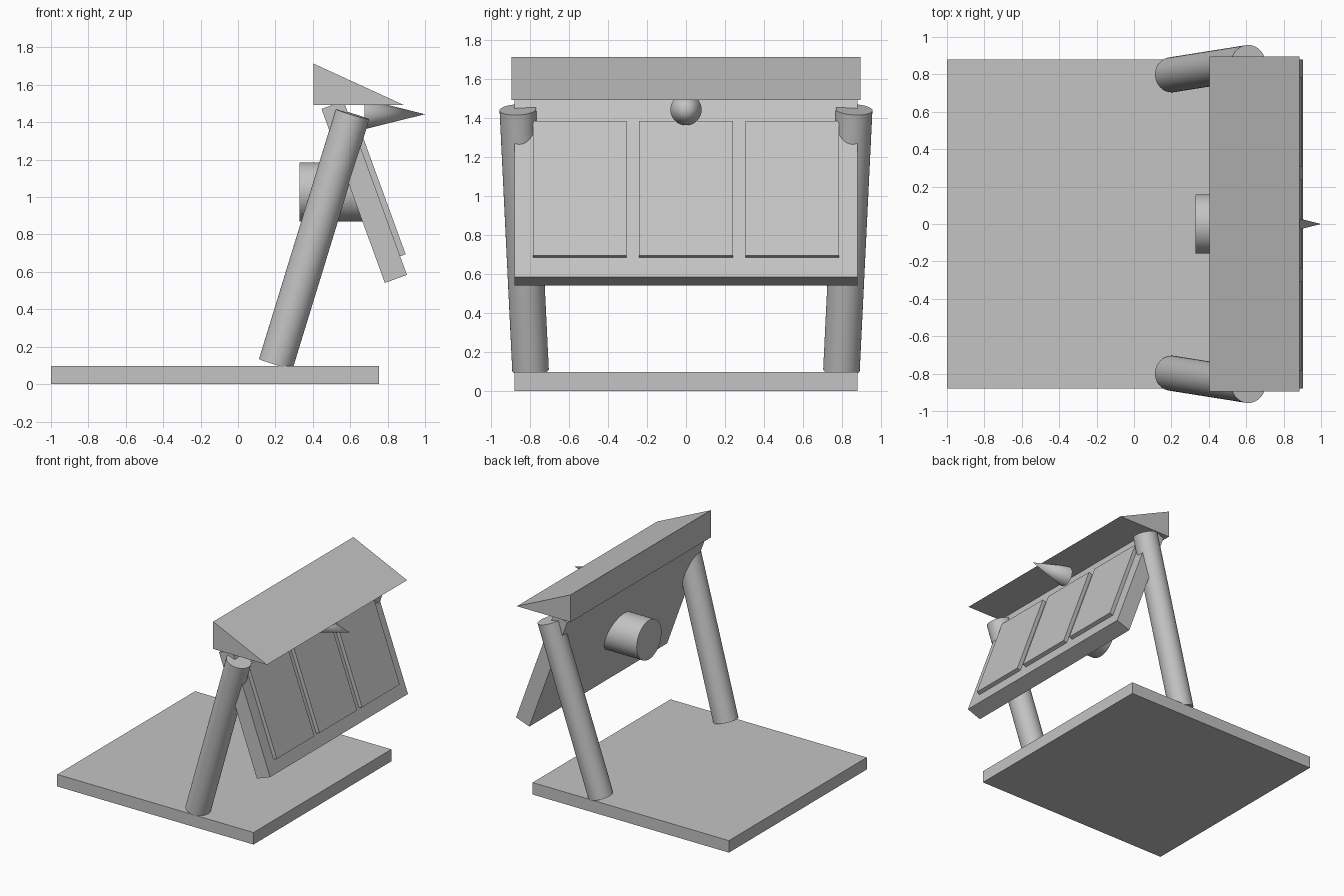
import bpy, bmesh, math
from mathutils import Vector

cube = bpy.data.objects.get("Cube")
if cube:
    bpy.data.objects.remove(cube, do_unlink=True)

grey = bpy.data.materials.new("plain grey")
grey.use_nodes = True
colour = (0.55, 0.55, 0.55, 1)
grey.diffuse_color = colour
grey.node_tree.nodes["Principled BSDF"].inputs["Base Color"].default_value = colour


def prism(name, profile, y0, y1):
    """Extrude an (x, z) profile from y0 to y1."""
    bm = bmesh.new()
    face = bm.faces.new([bm.verts.new((x, y0, z)) for x, z in profile])
    ext = bmesh.ops.extrude_face_region(bm, geom=[face])
    moved = [v for v in ext["geom"] if isinstance(v, bmesh.types.BMVert)]
    bmesh.ops.translate(bm, verts=moved, vec=(0, y1 - y0, 0))
    bmesh.ops.recalc_face_normals(bm, faces=bm.faces)
    mesh = bpy.data.meshes.new(name)
    bm.to_mesh(mesh)
    bm.free()
    mesh.materials.append(grey)
    obj = bpy.data.objects.new(name, mesh)
    bpy.context.collection.objects.link(obj)
    return obj


def rod(name, start, end, r1, r2):
    """Cylinder or cone running from start to end."""
    a, b = Vector(start), Vector(end)
    bpy.ops.mesh.primitive_cone_add(
        vertices=64, radius1=r1, radius2=r2, depth=(b - a).length,
        location=(a + b) / 2, rotation=(b - a).to_track_quat("Z", "Y").to_euler())
    obj = bpy.context.object
    obj.name = name
    obj.data.materials.append(grey)
    bpy.ops.object.shade_smooth_by_angle(angle=math.radians(35))
    return obj


# Base plate and wedge roof
prism("base", [(-1, 0), (0.755, 0), (0.755, 0.097), (-1, 0.097)], -0.88, 0.88)
prism("roof", [(0.405, 1.493), (0.885, 1.493), (0.405, 1.713)], -0.895, 0.895)

# Tilted board, described along its slope and its outward normal
tilt = math.radians(20)
up = Vector((-math.sin(tilt), math.cos(tilt)))
out = Vector((math.cos(tilt), math.sin(tilt)))
corner = Vector((0.785, 0.541))


def slab(name, low, high, inner, outer, y0, y1):
    points = [(low, inner), (low, outer), (high, outer), (high, inner)]
    prism(name, [corner + up * u + out * n for u, n in points], y0, y1)


slab("board", 0, 0.99, 0, 0.126, -0.88, 0.88)

# Three raised panels on the board
for side, y in (("right", -0.545), ("middle", 0), ("left", 0.545)):
    slab("panel_" + side, 0.106, 0.84, 0.12, 0.157, y - 0.24, y + 0.24)

# Leaning legs
for side, s in (("right", -1), ("left", 1)):
    rod("leg_" + side, (0.202, s * 0.798, 0.107), (0.612, s * 0.863, 1.443), 0.094, 0.094)

# Round knob behind the board and spike in front
rod("knob", (0.33, 0, 1.028), (0.675, 0, 1.028), 0.158, 0.158)
rod("spike", (0.677, 0, 1.443), (1.0, 0, 1.443), 0.08, 0)
